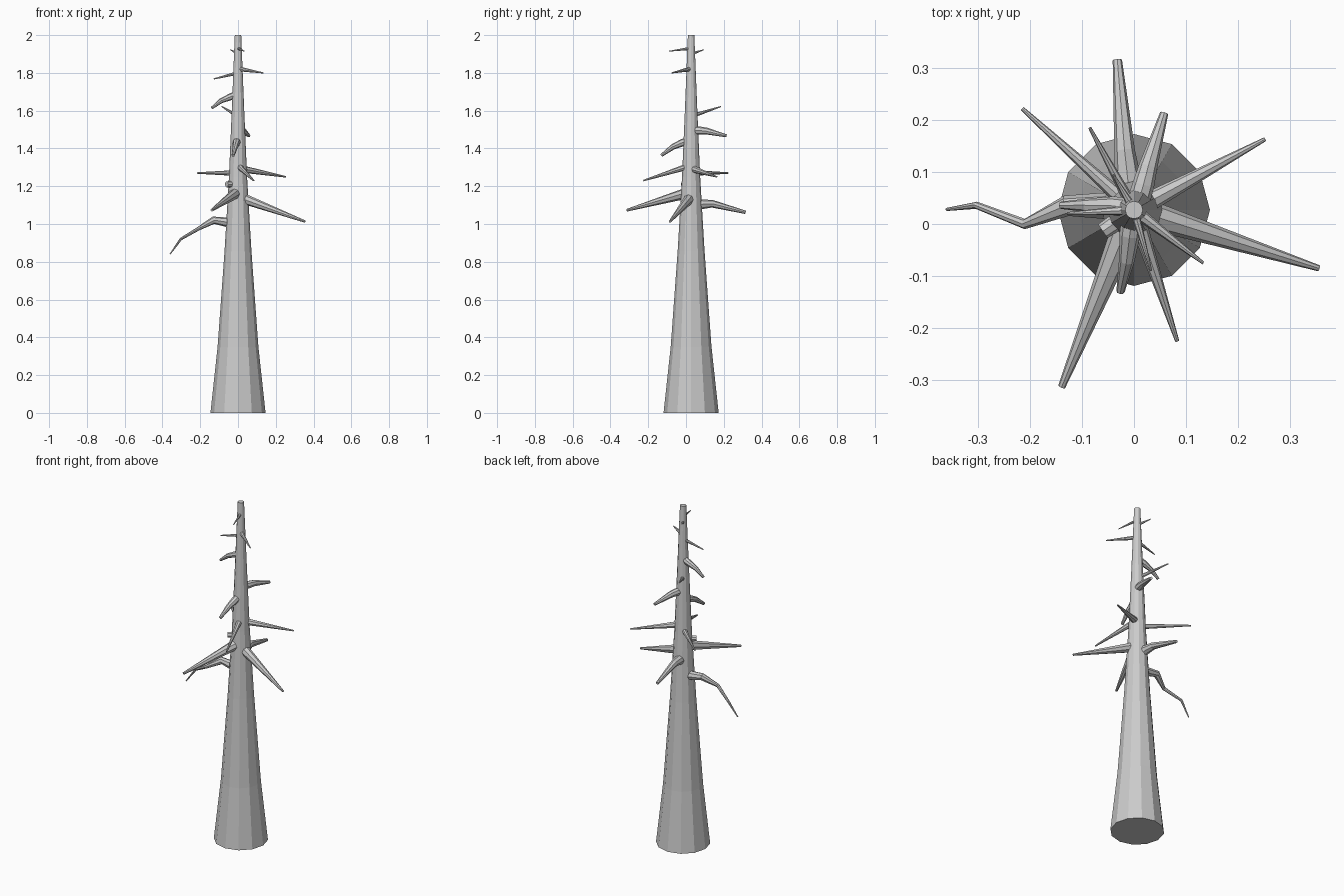
import bpy, bmesh, math
from mathutils import Vector

CX, CY = 0.0, 0.027   # trunk axis


def tube(name, points, sides):
    """Tapered closed tube through (x, y, z, radius) points."""
    bm = bmesh.new()
    pos = [Vector(p[:3]) for p in points]
    rings = []
    for i, p in enumerate(points):
        d = (pos[min(i + 1, len(pos) - 1)] - pos[max(i - 1, 0)]).normalized()
        ref = Vector((0, 0, 1)) if abs(d.z) < 0.95 else Vector((0, 1, 0))
        u = ref.cross(d).normalized()
        v = d.cross(u)
        rings.append([bm.verts.new(pos[i] + p[3] * (u * math.cos(a) + v * math.sin(a)))
                      for a in (2 * math.pi * k / sides for k in range(sides))])
    for a, b in zip(rings, rings[1:]):
        for k in range(sides):
            n = (k + 1) % sides
            bm.faces.new((a[k], a[n], b[n], b[k]))
    bm.faces.new(rings[0])
    bm.faces.new(rings[-1])
    bmesh.ops.recalc_face_normals(bm, faces=bm.faces)
    me = bpy.data.meshes.new(name)
    bm.to_mesh(me)
    bm.free()
    ob = bpy.data.objects.new(name, me)
    bpy.context.collection.objects.link(ob)
    return ob


# trunk: height, radius
profile = [(0, 0.146), (0.35, 0.108), (0.86, 0.071), (1.25, 0.048), (1.6, 0.033), (2.0, 0.017)]
tube("trunk", [(CX, CY, z, r) for z, r in profile], 12)

# straight spikes: root height, root radius, tip (x, y, z), tip radius
spikes = [
    (1.145, 0.030, (0.355, -0.085, 1.013), 0.006),
    (1.17, 0.031, (-0.139, -0.313, 1.073), 0.007),
    (1.27, 0.016, (-0.215, 0.222, 1.27), 0.004),
    (1.295, 0.021, (0.252, 0.163, 1.25), 0.004),
    (1.31, 0.018, (0.083, -0.225, 1.23), 0.004),
    (1.21, 0.019, (-0.060, -0.014, 1.21), 0.016),
    (1.57, 0.012, (-0.085, 0.185, 1.622), 0.003),
    (1.822, 0.013, (0.133, -0.075, 1.80), 0.003),
    (1.80, 0.010, (-0.128, 0.020, 1.768), 0.003),
    (1.93, 0.009, (0.033, -0.090, 1.915), 0.002),
    (1.90, 0.009, (-0.040, 0.095, 1.923), 0.002),
]
for i, (z, r, tip, rt) in enumerate(spikes):
    tube(f"spike_branch_{i + 1}", [(CX, CY, z, r), (*tip, rt)], 8)

# bent branches
bent = {
    "back_branch": [(-0.004, 0.03, 1.09, 0.027), (-0.012, 0.085, 1.105, 0.026),
                    (-0.018, 0.14, 1.107, 0.020), (-0.032, 0.315, 1.062, 0.009)],
    "crooked_left_branch": [(-0.01, 0.035, 0.99, 0.026), (-0.06, 0.035, 1.01, 0.025),
                            (-0.13, 0.035, 1.02, 0.020), (-0.21, 0.0, 0.975, 0.010),
                            (-0.303, 0.036, 0.92, 0.007), (-0.36, 0.028, 0.84, 0.003)],
    "upper_back_branch": [(0.005, 0.03, 1.495, 0.022), (0.018, 0.075, 1.495, 0.021),
                          (0.027, 0.11, 1.492, 0.018), (0.058, 0.213, 1.467, 0.008)],
    "upper_front_branch": [(-0.002, 0.027, 1.445, 0.020), (-0.008, -0.02, 1.43, 0.020),
                           (-0.014, -0.07, 1.408, 0.015), (-0.026, -0.130, 1.363, 0.008)],
    "upper_left_branch": [(0, 0.03, 1.69, 0.019), (-0.04, 0.035, 1.673, 0.018),
                          (-0.09, 0.036, 1.652, 0.013), (-0.140, 0.036, 1.613, 0.007)],
}
for name, pts in bent.items():
    tube(name, pts, 8)
